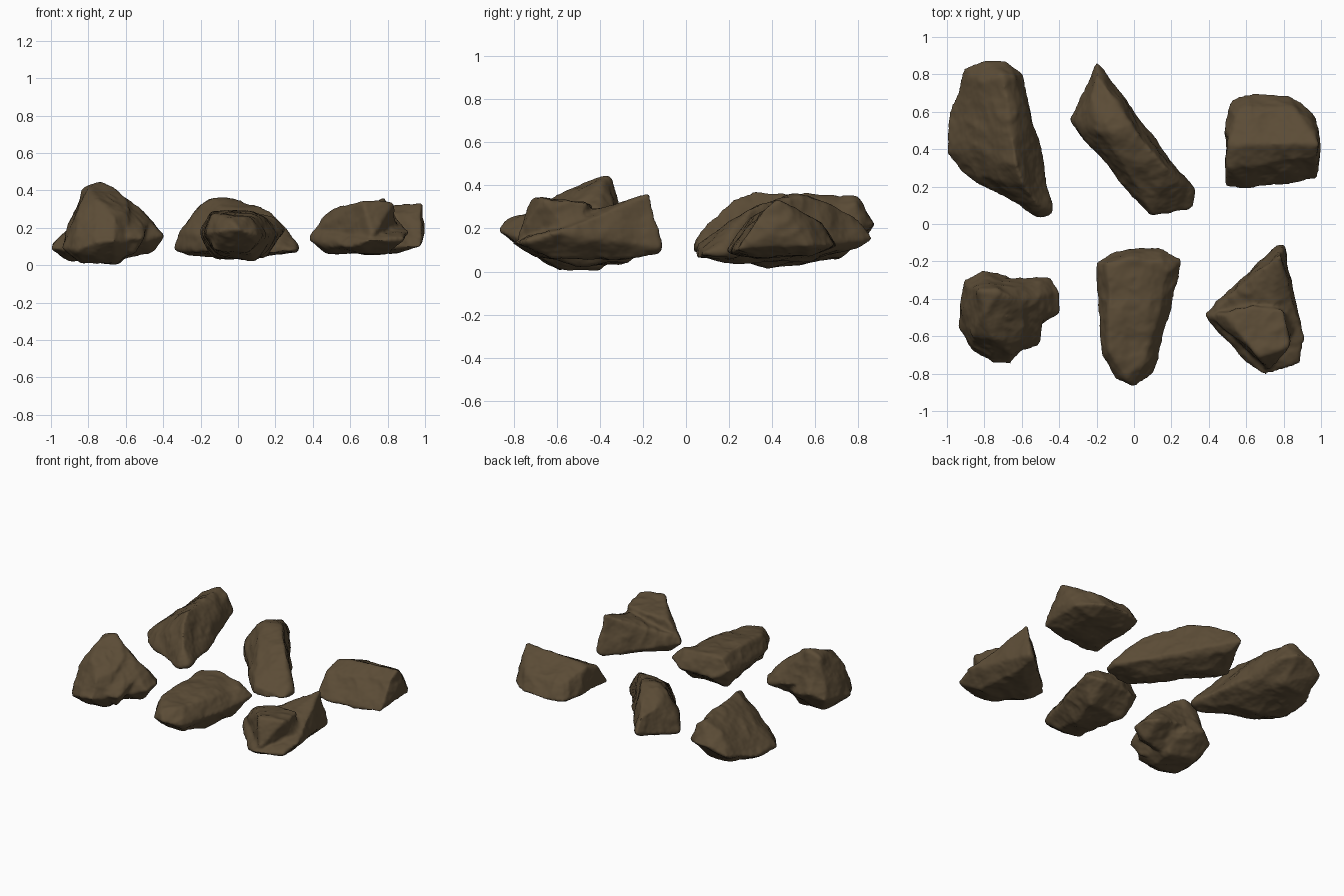
import bpy
import bmesh
from mathutils import Vector, noise

cube = bpy.data.objects.get("Cube")
if cube:
    bpy.data.objects.remove(cube, do_unlink=True)

# Single earthy stone colour
stone = bpy.data.materials.new("brown_stone")
stone.use_nodes = True
colour = (0.105, 0.072, 0.037, 1.0)
stone.diffuse_color = colour
shader = stone.node_tree.nodes["Principled BSDF"]
shader.inputs["Base Color"].default_value = colour
shader.inputs["Roughness"].default_value = 0.9


def add_hull(bm, points):
    """Add the convex hull of points given in hundredths of a unit."""
    part = bmesh.new()
    verts = [part.verts.new(Vector(p) / 100) for p in points]
    result = bmesh.ops.convex_hull(part, input=verts)
    loose = {g for g in result["geom_interior"] + result["geom_unused"]
             if isinstance(g, bmesh.types.BMVert)}
    bmesh.ops.delete(part, geom=list(loose), context="VERTS")
    bmesh.ops.recalc_face_normals(part, faces=part.faces)
    temp = bpy.data.meshes.new("hull")
    part.to_mesh(temp)
    part.free()
    bm.from_mesh(temp)
    bpy.data.meshes.remove(temp)


def weathering(p):
    """Broad dents, creased ledges and fine grain."""
    broad = noise.noise(p * 6)
    crease = 0.5 - abs(noise.noise(p * 9 + Vector((3, 7, 1))))
    grain = noise.fractal(p * 24, 1.0, 2.0, 3)
    return 0.003 + 0.014 * broad + 0.012 * (crease - 0.3) + 0.003 * grain


def rock(name, *hulls):
    """Fuse angular chunks into one stone, soften it, then weather it."""
    bm = bmesh.new()
    for points in hulls:
        add_hull(bm, points)
    mesh = bpy.data.meshes.new(name)
    bm.to_mesh(mesh)
    bm.free()
    obj = bpy.data.objects.new(name, mesh)
    bpy.context.collection.objects.link(obj)

    fuse = obj.modifiers.new("fuse", "REMESH")
    fuse.mode = "VOXEL"
    fuse.voxel_size = 0.011
    soften = obj.modifiers.new("soften", "SMOOTH")
    soften.factor = 0.5
    soften.iterations = 5
    graph = bpy.context.evaluated_depsgraph_get()
    solid = bpy.data.meshes.new_from_object(obj.evaluated_get(graph))
    obj.modifiers.clear()
    obj.data = solid
    bpy.data.meshes.remove(mesh)
    solid.name = name

    moves = [v.normal * weathering(v.co) for v in solid.vertices]
    for vert, move in zip(solid.vertices, moves):
        vert.co += move
        vert.co.z = max(vert.co.z, 0)
    solid.materials.clear()
    solid.materials.append(stone)
    solid.shade_smooth()
    return obj


# Long ridged boulder, back row
rock("ridged_boulder",
     [(-91, 83, 16), (-80, 87, 22), (-68, 87, 22), (-60, 80, 20),
      (-56, 60, 14), (-49, 35, 12), (-44, 6, 12), (-50, 3, 10),
      (-80, 20, 8), (-93, 28, 8), (-100, 38, 9), (-98, 60, 10),
      (-52, 11, 24), (-59, 21, 33), (-63, 32, 37), (-67, 56, 36),
      (-70, 79, 35), (-64, 79, 31), (-82, 76, 29), (-86, 40, 22),
      (-90, 42, 2), (-75, 38, 2), (-58, 30, 6), (-70, 72, 8), (-85, 70, 7)])

# Slanting slab, back row: a broad crest running down to a low foot
rock("slanting_slab",
     [(-20, 87, 15), (-20, 80, 25), (-14, 72, 29), (-24, 66, 28),
      (-34, 56, 8), (-32, 55, 17), (-28, 49, 18), (-27, 49, 8),
      (-20, 50, 32), (-13, 50, 36), (-1, 52, 35), (-8, 36, 31),
      (10, 38, 32), (17, 30, 29), (4, 22, 22),
      (0, 55, 12), (-11, 69, 10), (-18, 78, 10),
      (8, 5, 7), (19, 5, 6), (10, 5, 13), (24, 24, 20),
      (31, 8, 8), (32, 18, 8), (24, 26, 8), (30, 16, 13),
      (-18, 58, 5), (8, 28, 4)])

# Wedge block with a ridge running sideways, back row
rock("wedge_block",
     [(49, 20, 10), (62, 19, 9), (80, 21, 9), (98, 24, 10),
      (100, 40, 18), (97, 56, 12), (90, 65, 12), (82, 69, 12),
      (65, 70, 12), (52, 66, 12), (49, 55, 12), (49, 35, 12),
      (50, 42, 29), (50, 30, 24), (74, 43, 32), (98, 43, 33),
      (98, 36, 29), (86, 62, 22), (56, 62, 22),
      (56, 30, 7), (88, 34, 7), (84, 58, 8), (58, 58, 8)])

# Peaked boulder with a side shoulder, front row
rock("peaked_boulder",
     [(-91, -30, 14), (-82, -25, 18), (-68, -27, 14), (-58, -34, 13),
      (-56, -62, 12), (-66, -75, 13), (-76, -74, 12), (-86, -68, 8),
      (-94, -55, 9), (-82, -36, 41), (-73, -36, 44), (-67, -39, 41),
      (-80, -48, 41), (-74, -62, 33), (-60, -44, 36), (-88, -40, 29),
      (-86, -60, 26), (-66, -69, 24), (-58, -56, 30),
      (-84, -58, 1), (-66, -60, 1), (-64, -40, 1), (-84, -38, 3)],
     [(-45, -29, 15), (-40, -36, 16), (-40, -48, 16), (-50, -54, 13),
      (-48, -38, 26), (-48, -46, 26), (-58, -40, 35), (-72, -37, 42),
      (-68, -28, 20), (-66, -56, 33), (-46, -44, 7), (-66, -44, 3)],
     [(-51, -54, 14), (-51, -65, 14), (-62, -68, 15), (-52, -56, 23),
      (-47, -48, 24), (-68, -50, 38), (-66, -52, 5), (-56, -60, 6)])

# Long blunt boulder with a level top, front row
rock("blunt_boulder",
     [(-20, -20, 20), (-10, -15, 14), (0, -13, 17), (14, -13, 16),
      (25, -19, 19), (21, -40, 16), (14, -65, 15), (10, -80, 16),
      (0, -87, 19), (-10, -83, 18), (-17, -71, 17), (-20, -30, 16),
      (-15, -21, 28), (-3, -18, 29), (12, -20, 27), (19, -24, 25),
      (-13, -40, 29), (7, -44, 28), (-13, -68, 27), (6, -72, 26),
      (-4, -82, 25), (-12, -70, 8), (6, -70, 8),
      (-13, -28, 5), (14, -28, 4), (8, -50, 3), (-10, -52, 5)])

# Pointed boulder with a tall rear corner, front row
rock("pointed_boulder",
     [(37, -48, 14), (39, -49, 18), (50, -37, 12), (62, -27, 10),
      (76, -12, 9), (80, -11, 11), (79, -14, 24), (78, -17, 36),
      (83, -30, 12), (87, -50, 14), (91, -61, 18), (88, -75, 14),
      (70, -81, 13), (60, -74, 10), (49, -61, 10),
      (70, -28, 30), (82, -30, 29), (74, -40, 30), (64, -42, 27),
      (77, -24, 6), (64, -62, 6), (80, -62, 6), (47, -49, 7)],
     [(48, -48, 28), (56, -58, 32), (67, -71, 34), (83, -66, 33),
      (80, -46, 32), (62, -44, 31), (40, -49, 18), (87, -52, 16),
      (72, -78, 16), (52, -60, 10), (80, -60, 6), (70, -40, 8)])
